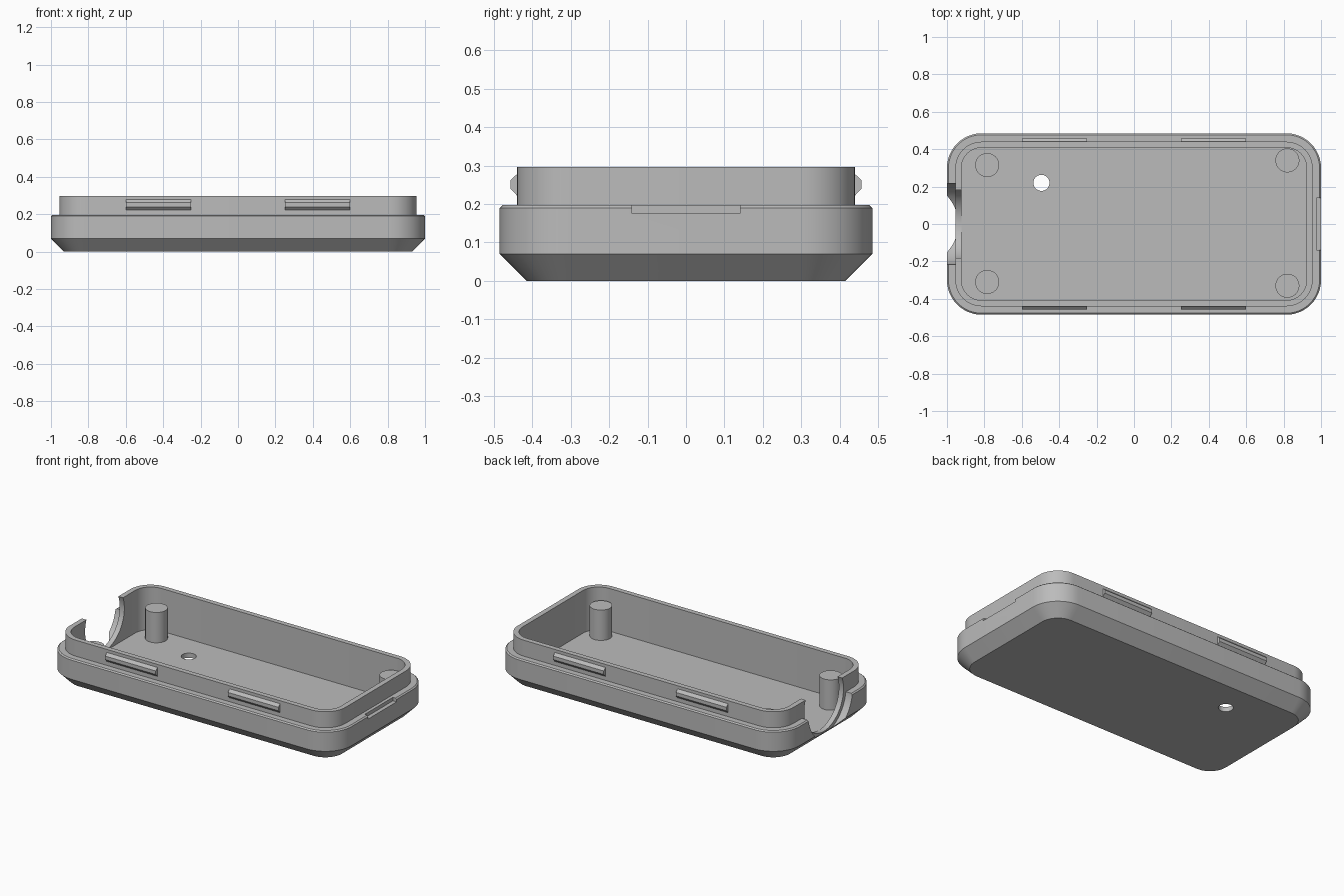
import bpy, bmesh, math
from mathutils import Matrix

cube = bpy.data.objects.get("Cube")
if cube:
    bpy.data.objects.remove(cube, do_unlink=True)

grey = bpy.data.materials.new("light_grey")
grey.use_nodes = True
colour = (0.5, 0.5, 0.5, 1)
grey.diffuse_color = colour
grey.node_tree.nodes["Principled BSDF"].inputs["Base Color"].default_value = colour


def finish(name, bm):
    bmesh.ops.recalc_face_normals(bm, faces=bm.faces[:])
    mesh = bpy.data.meshes.new(name)
    bm.to_mesh(mesh)
    bm.free()
    mesh.materials.append(grey)
    obj = bpy.data.objects.new(name, mesh)
    bpy.context.collection.objects.link(obj)
    return obj


def smooth(obj):
    bpy.ops.object.select_all(action='DESELECT')
    obj.select_set(True)
    bpy.context.view_layer.objects.active = obj
    bpy.ops.object.shade_smooth_by_angle(angle=math.radians(30))


def rounded_loop(bm, hx, hy, r, z, steps=12):
    verts = []
    for corner, (sx, sy) in enumerate(((1, 1), (-1, 1), (-1, -1), (1, -1))):
        for i in range(steps + 1):
            a = (corner + i / steps) * math.pi / 2
            verts.append(bm.verts.new((sx * (hx - r) + r * math.cos(a),
                                       sy * (hy - r) + r * math.sin(a), z)))
    return verts


def cylinder(name, centre, radius, length, axis='Z', sides=48):
    bm = bmesh.new()
    turn = Matrix.Rotation(math.pi / 2, 4, 'Y') if axis == 'X' else Matrix()
    bmesh.ops.create_cone(bm, cap_ends=True, segments=sides, radius1=radius, radius2=radius,
                          depth=length, matrix=Matrix.Translation(centre) @ turn)
    return finish(name, bm)


def box(name, low, high):
    bm = bmesh.new()
    bmesh.ops.create_cube(bm, size=1)
    for v in bm.verts:
        v.co = [lo + (c + 0.5) * (hi - lo) for c, lo, hi in zip(v.co, low, high)]
    return finish(name, bm)


def cut(obj, cutter):
    mod = obj.modifiers.new("cut", 'BOOLEAN')
    mod.operation = 'DIFFERENCE'
    mod.solver = 'EXACT'
    mod.object = cutter
    bpy.context.view_layer.objects.active = obj
    bpy.ops.object.modifier_apply(modifier=mod.name)
    bpy.data.objects.remove(cutter, do_unlink=True)


# Open tray: inset from the widest outline, and height, from underside over the lip to the floor
FLOOR = 0.03
profile = [(0.07, 0), (0, 0.07), (0, 0.19), (0.008, 0.197), (0.045, 0.197),
           (0.045, 0.297), (0.077, 0.297), (0.077, FLOOR)]
bm = bmesh.new()
loops = [rounded_loop(bm, 1 - d, 0.485 - d, 0.185 - d, z) for d, z in profile]
for a, b in zip(loops, loops[1:]):
    for i in range(len(a)):
        j = (i + 1) % len(a)
        bm.faces.new((a[i], a[j], b[j], b[i]))
bm.faces.new(loops[0])
bm.faces.new(loops[-1])
tray = finish("tray_shell", bm)

# Stepped round cable opening in the left-hand end of the tray
cut(tray, cylinder("opening_cutter", (-0.98, 0, 0.227), 0.194, 0.2, 'X', 64))
cut(tray, cylinder("collar_cutter", (-1.055, 0, 0.23), 0.22, 0.2, 'X', 64))
# Pry slot in the opposite rim
cut(tray, box("slot_cutter", (0.975, -0.14, 0.175), (1.1, 0.14, 0.25)))
# Small hole through the floor
cut(tray, cylinder("hole_cutter", (-0.495, 0.22, 0), 0.043, 0.2))
smooth(tray)

# Corner posts
for i, (x, y) in enumerate(((-0.785, 0.315), (-0.785, -0.31), (0.82, 0.34), (0.82, -0.33))):
    base = FLOOR - 0.01
    top = 0.22
    smooth(cylinder(f"post_{i + 1}", (x, y, (base + top) / 2), 0.064, top - base))

# Snap ridges on both long sides of the lip
ridge = [(0.43, 0.222), (0.44, 0.222), (0.457, 0.24), (0.457, 0.262), (0.44, 0.278), (0.43, 0.278)]
for side, sy in (("front", -1), ("back", 1)):
    for end, sx in (("right", -1), ("left", 1)):
        bm = bmesh.new()
        ends = [[bm.verts.new((sx * x, sy * y, z)) for y, z in ridge] for x in (0.25, 0.6)]
        for loop in ends:
            bm.faces.new(loop)
        for i in range(len(ridge)):
            j = (i + 1) % len(ridge)
            bm.faces.new((ends[0][i], ends[0][j], ends[1][j], ends[1][i]))
        finish(f"snap_ridge_{side}_{end}", bm)
